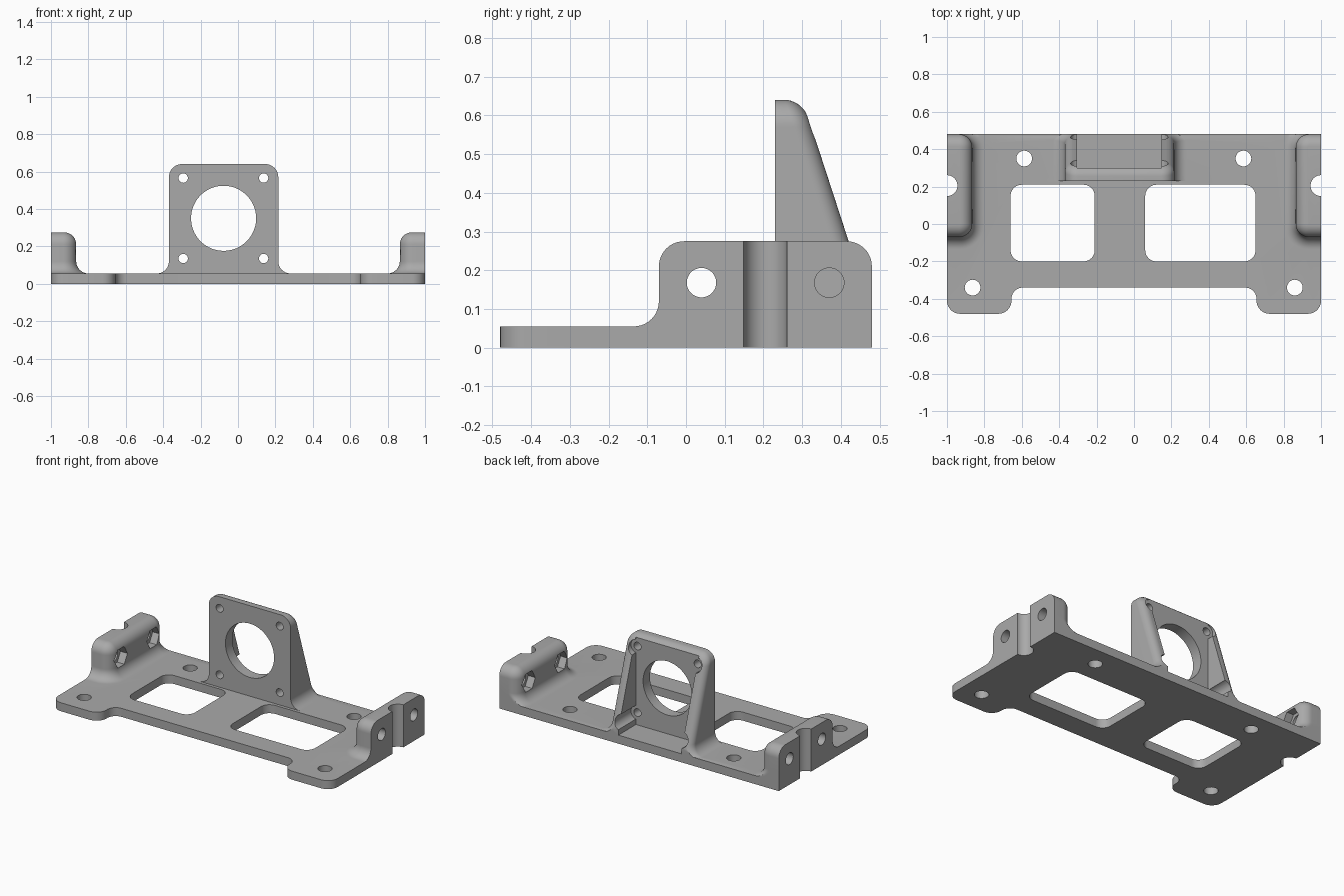
import bpy, bmesh, math
from mathutils import Matrix, Vector

if "Cube" in bpy.data.objects:
    bpy.data.objects.remove(bpy.data.objects["Cube"])

N = 10  # segments per quarter arc
QUARTER = [math.pi / 2 * i / N for i in range(N + 1)]


def new_object(name, bm):
    bmesh.ops.recalc_face_normals(bm, faces=bm.faces)
    me = bpy.data.meshes.new(name)
    bm.to_mesh(me)
    bm.free()
    ob = bpy.data.objects.new(name, me)
    bpy.context.collection.objects.link(ob)
    return ob


def loft(name, rings):
    """Skin closed rings of equal length and cap both ends."""
    bm = bmesh.new()
    loops = [[bm.verts.new(p) for p in r] for r in rings]
    n = len(loops[0])
    for a, b in zip(loops, loops[1:]):
        for i in range(n):
            j = (i + 1) % n
            bm.faces.new((a[i], a[j], b[j], b[i]))
    bm.faces.new(loops[0][::-1])
    bm.faces.new(loops[-1])
    return new_object(name, bm)


def round_poly(corners):
    """2D outline with a radius at each (x, y, r) corner."""
    out = []
    for i, (x, y, r) in enumerate(corners):
        p = Vector((x, y))
        if r == 0:
            out.append((x, y))
            continue
        u = (Vector(corners[i - 1][:2]) - p).normalized()
        v = (Vector(corners[(i + 1) % len(corners)][:2]) - p).normalized()
        c = p + (u + v) * r  # right-angled corners
        out += [tuple(c - v * r * math.cos(t) - u * r * math.sin(t)) for t in QUARTER]
    return out


def slab(name, outline, z0, z1):
    return loft(name, [[(x, y, z) for x, y in outline] for z in (z0, z1)])


def box(x0, x1, y0, y1, z0, z1):
    return slab("cutter", [(x0, y0), (x1, y0), (x1, y1), (x0, y1)], z0, z1)


def rod(center, radius, length, axis, sides=48):
    bm = bmesh.new()
    rot = {"x": Matrix.Rotation(math.pi / 2, 4, "Y"),
           "y": Matrix.Rotation(math.pi / 2, 4, "X"),
           "z": Matrix.Identity(4)}[axis]
    bmesh.ops.create_cone(bm, cap_ends=True, segments=sides, radius1=radius, radius2=radius,
                          depth=length, matrix=Matrix.Translation(center) @ rot)
    return new_object("cutter", bm)


def combine(ob, other, operation="DIFFERENCE"):
    mod = ob.modifiers.new("bool", "BOOLEAN")
    mod.operation, mod.solver, mod.object = operation, "EXACT", other
    bpy.context.view_layer.update()
    dg = bpy.context.evaluated_depsgraph_get()
    me = bpy.data.meshes.new_from_object(ob.evaluated_get(dg))
    ob.modifiers.clear()
    ob.data = me
    bpy.data.objects.remove(other)


# Base plate with two front feet
bracket = slab("mounting_bracket", round_poly([
    (-1, -.48, .07), (-.655, -.48, .07), (-.655, -.34, .06), (.655, -.34, .06),
    (.655, -.48, .07), (1, -.48, .07), (1, .48, 0), (-1, .48, 0)]), 0, .055)

# Windows and screw holes in the plate
for x0, x1 in ((-.66, -.21), (.06, .65)):
    combine(bracket, slab("cutter", round_poly([
        (x0, -.2, .06), (x1, -.2, .06), (x1, .21, .06), (x0, .21, .06)]), -.1, .2))
for x, y in ((-.587, .35), (.585, .35), (-.863, -.34), (.86, -.34)):
    combine(bracket, rod((x, y, 0), .042, .4, "z"))


# End blocks: plan outline offset by height gives base fillet and rounded top
def end_block(side):
    F, R = .065, .07
    levels = [(.02, F)]
    levels += [(.055 + F * (1 - math.cos(t)), F * (1 - math.sin(t))) for t in QUARTER]
    levels += [(.21 + F * math.sin(t), -F * (1 - math.cos(t))) for t in QUARTER]
    rings = []
    for z, d in levels:
        r = R + d
        pts = [(1, -.07 - d)]
        pts += [(.935 - r * math.sin(t), -r * math.cos(t)) for t in QUARTER]
        pts += [(.935 - r * math.cos(t), .41 + r * math.sin(t)) for t in QUARTER]
        pts.append((1, .48 + d))
        rings.append([(side * x, min(y, .48), z) for x, y in pts])
    ob = loft("end_block", rings)
    for y in (.04, .37):  # bolt hole and hexagonal nut pocket
        combine(ob, rod((side * .9, y, .168), .038, .5, "x"))
        combine(ob, rod((side * .84, y, .168), .066, .15, "x", 6))
    return ob


for s in (-1, 1):
    combine(bracket, end_block(s), "UNION")
    combine(bracket, rod((s, .205, .15), .056, .6, "z"))


# Upright motor mount: flared front outline, sloping rounded back
CX, HW, FL, RB = -.077, .2925, .065, .045


def mount_outline(o):
    half = [(HW + FL, .005)]
    half += [(HW + FL - (FL + o) * math.sin(t), .12 - (FL + o) * math.cos(t)) for t in QUARTER]
    half += [(HW - .07 + (.07 - o) * math.cos(t), .57 + (.07 - o) * math.sin(t)) for t in QUARTER]
    return [(CX + x, z) for x, z in half] + [(CX - x, z) for x, z in reversed(half)]


def slope(z):
    return .42 - (z - .275) * .326


rings = [[(x, .23, z) for x, z in mount_outline(0)]]
for t in QUARTER:
    rings.append([(x, slope(z) - RB * (1 - math.sin(t)), z)
                  for x, z in mount_outline(RB * (1 - math.cos(t)))])
mount = loft("motor_mount", rings)
combine(mount, box(-1, 1, .48, .8, -.2, 1))            # flush rear
combine(mount, box(-.305, .148, .30, .8, .03, 1))      # open pocket between gussets
combine(mount, rod((CX, .3, .35), .174, .6, "y", 80))  # shaft opening
for x in (-.293, .137):
    for z in (.135, .565):
        combine(mount, rod((x, .3, z), .025, .6, "y", 32))
        combine(mount, rod((x, .501, z), .046, .4, "y", 32))
combine(bracket, mount, "UNION")

# Single grey colour, smooth fillets with sharp edges kept
grey = bpy.data.materials.new("plain grey")
grey.diffuse_color = (.4, .4, .4, 1)
grey.use_nodes = True
grey.node_tree.nodes["Principled BSDF"].inputs["Base Color"].default_value = grey.diffuse_color
bracket.data.materials.clear()
bracket.data.materials.append(grey)
for p in bracket.data.polygons:
    p.material_index = 0
bpy.ops.object.select_all(action="DESELECT")
bracket.select_set(True)
bpy.context.view_layer.objects.active = bracket
bpy.ops.object.shade_smooth_by_angle(angle=math.radians(30))
